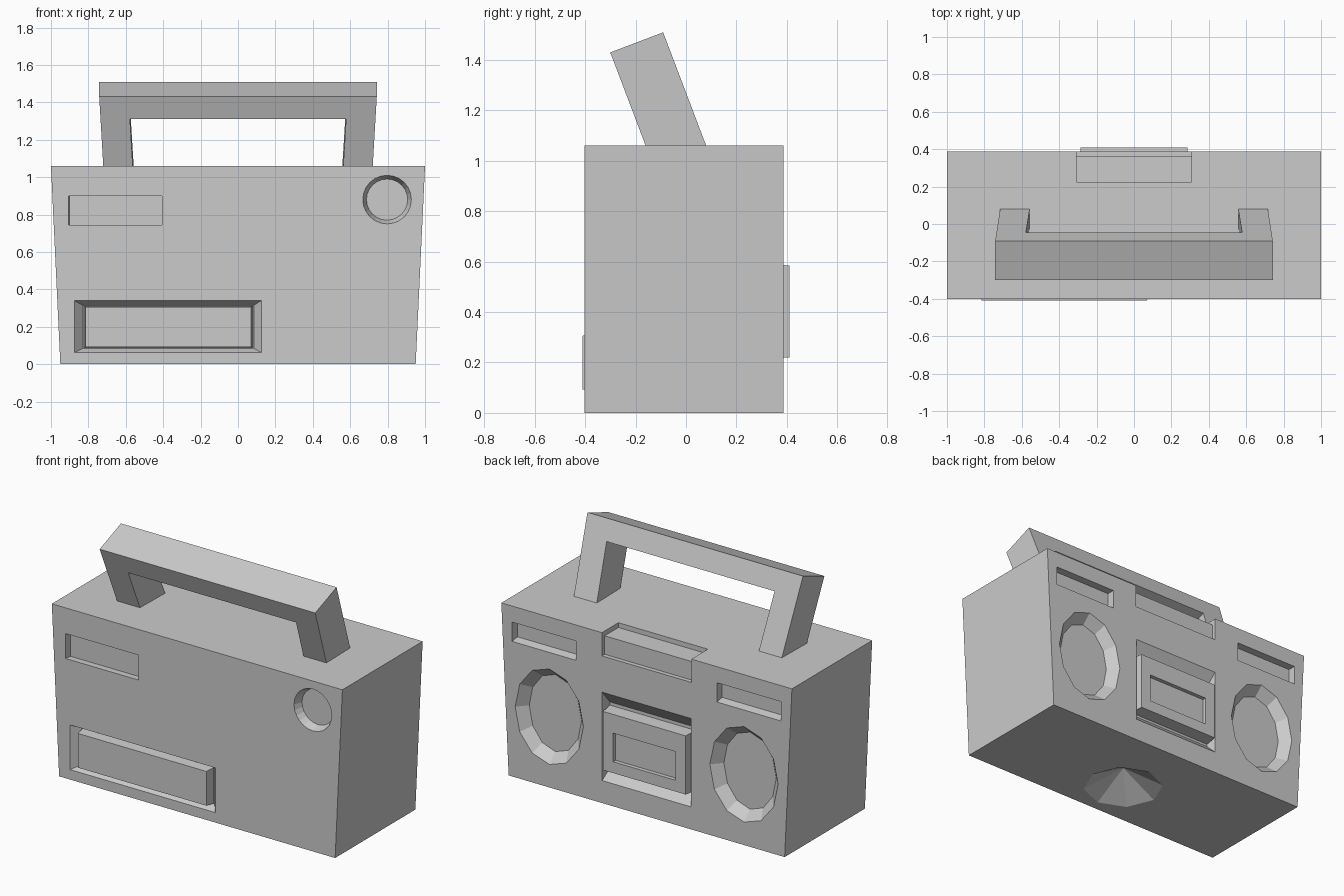
import bpy, bmesh, math
from mathutils import Vector

if "Cube" in bpy.data.objects:
    bpy.data.objects.remove(bpy.data.objects["Cube"])

FRONT, BACK, TOP = -0.402, 0.387, 1.06


def loft(name, loops):
    """Closed solid through a list of point loops."""
    bm = bmesh.new()
    rings = [[bm.verts.new(p) for p in loop] for loop in loops]
    n = len(rings[0])
    for a, b in zip(rings, rings[1:]):
        for i in range(n):
            j = (i + 1) % n
            bm.faces.new((a[i], a[j], b[j], b[i]))
    bm.faces.new(rings[0])
    bm.faces.new(rings[-1])
    bmesh.ops.recalc_face_normals(bm, faces=bm.faces)
    mesh = bpy.data.meshes.new(name)
    bm.to_mesh(mesh)
    bm.free()
    ob = bpy.data.objects.new(name, mesh)
    bpy.context.collection.objects.link(ob)
    return ob


def rect(x0, x1, z0, z1, y):
    return [(x0, y, z0), (x1, y, z0), (x1, y, z1), (x0, y, z1)]


def oval(cx, cz, rx, rz, y, n):
    return [(cx + rx * math.cos(i * math.tau / n), y, cz + rz * math.sin(i * math.tau / n))
            for i in range(n)]


def cut(target, loops):
    cutter = loft("cutter", loops)
    cutter.hide_render = True
    mod = target.modifiers.new("cut", 'BOOLEAN')
    mod.operation, mod.solver, mod.object = 'DIFFERENCE', 'EXACT', cutter
    bpy.context.view_layer.objects.active = target
    bpy.ops.object.modifier_apply(modifier=mod.name)
    bpy.data.objects.remove(cutter)


def recess(target, shape, rim, floor, face, depth, n=()):
    """Cut a tapered pocket from the front or back face."""
    out = -0.1 if face < 0 else 0.1
    inward = depth if face < 0 else -depth
    cut(target, [shape(*rim, face + out, *n), shape(*rim, face, *n),
                 shape(*floor, face + inward, *n)])


# Body, slightly wider at the top
body = loft("body", [
    [(-0.95, y, 0), (0.95, y, 0), (1, y, TOP), (-1, y, TOP)] for y in (FRONT, BACK)])

# Front: label slot, dial well, battery panel groove
recess(body, rect, (-0.905, -0.405, 0.745, 0.9), (-0.9, -0.405, 0.745, 0.9), FRONT, 0.04)
recess(body, oval, (0.797, 0.88, 0.13, 0.13), (0.797, 0.88, 0.11, 0.11), FRONT, 0.05, (24,))
recess(body, rect, (-0.875, 0.125, 0.062, 0.34), (-0.83, 0.085, 0.085, 0.315), FRONT, 0.05)

# Back: speakers and side slots, mirrored
for s in (-1, 1):
    recess(body, oval, (s * 0.67, 0.44, 0.235, 0.297), (s * 0.67, 0.44, 0.18, 0.24),
           BACK, 0.06, (12,))
    xs = sorted((s * 0.485, s * 0.925))
    recess(body, rect, (*xs, 0.84, 0.96), (*xs, 0.85, 0.96), BACK, 0.05)

# Back: cassette bay, and the key notch open to the top
recess(body, rect, (-0.306, 0.306, 0.14, 0.69), (-0.295, 0.295, 0.2, 0.61), BACK, 0.06)
cut(body, [rect(-0.308, 0.308, 0.915, 1.2, y) for y in (0.225, 0.5)])

# Underside: conical dent
cut(body, [
    [(r * math.cos(i * math.tau / 8), -0.1 + r * math.sin(i * math.tau / 8), z) for i in range(8)]
    for r, z in ((0.238, -0.1), (0.238, 0), (0.004, 0.13))])

# Battery panel standing out of its groove
loft("battery_panel", [rect(-0.825, 0.08, 0.088, 0.312, FRONT + 0.055),
                       rect(-0.815, 0.07, 0.093, 0.306, -0.41)])

# Cassette door with a shallow window
door = loft("cassette_door", [rect(-0.295, 0.295, 0.215, 0.59, BACK - 0.065),
                              rect(-0.285, 0.285, 0.22, 0.585, 0.41)])
recess(door, rect, (-0.215, 0.215, 0.29, 0.468), (-0.215, 0.215, 0.29, 0.468), 0.41, 0.025)

# Key block inside the top notch
loft("key_block", [rect(-0.309, 0.309, 0.914, 1.03, y) for y in (0.224, 0.36)])

# Carrying handle: U profile extruded across a forward-tilted plane
base = Vector((0, -0.16, TOP))
up = Vector((0, -0.355, 0.935))
across = Vector((0, 0.935, 0.355)) * 0.2245
half = [(0.715, -0.1), (0.742, 0.396), (0.578, 0.267), (0.557, -0.1)]
order = [half[0], half[1], (-half[1][0], half[1][1]), (-half[0][0], half[0][1]),
         (-half[3][0], half[3][1]), (-half[2][0], half[2][1]), half[2], half[3]]
loft("handle", [[base + up * v + across * k + Vector((x, 0, 0)) for x, v in order]
                for k in (0, 1)])
